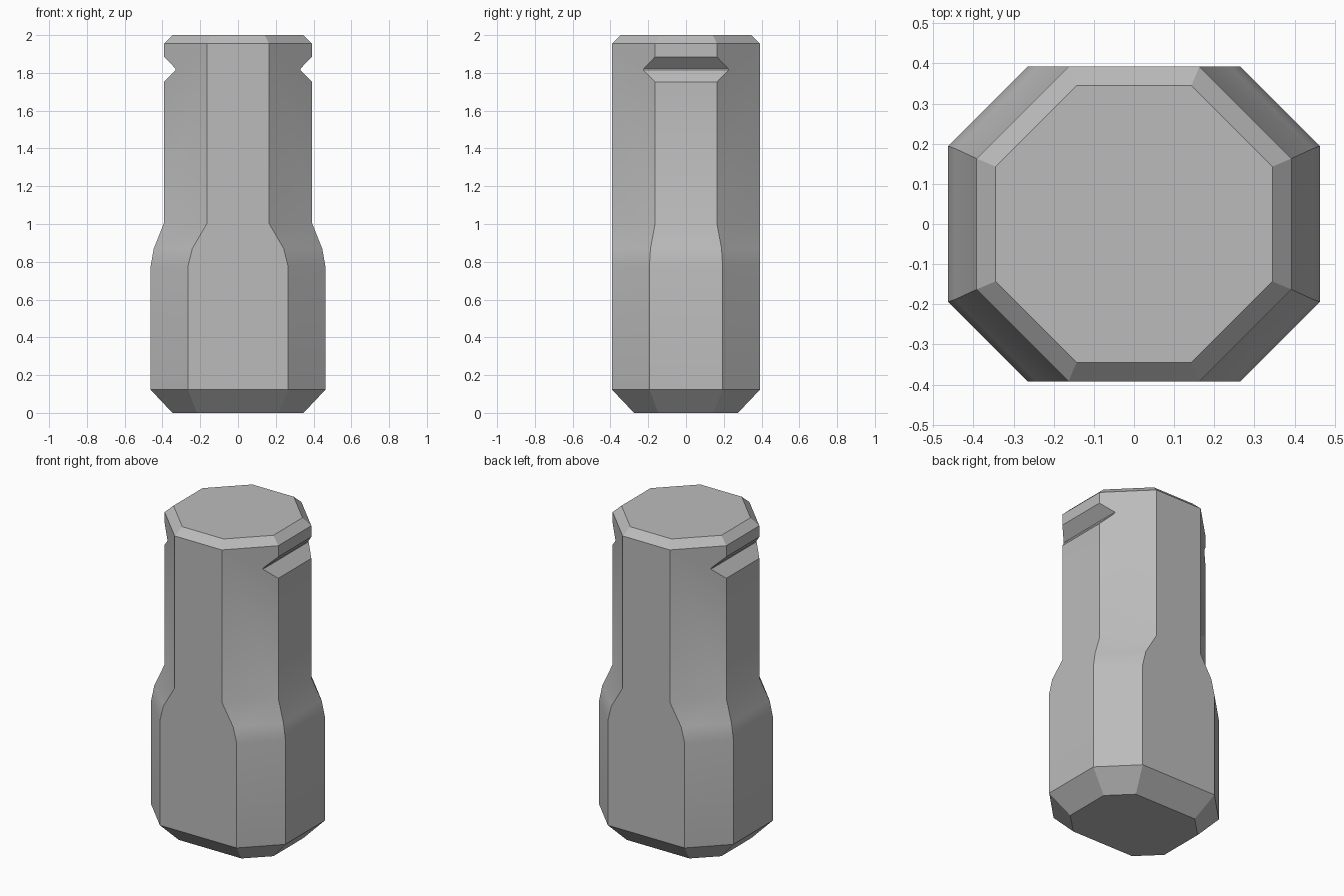
import bpy
import bmesh
from math import radians

old = bpy.data.objects.get("Cube")
if old:
    bpy.data.objects.remove(old, do_unlink=True)

# Single grey colour
grey = bpy.data.materials.new("plain grey")
grey.use_nodes = True
colour = (0.5, 0.5, 0.5, 1)
grey.diffuse_color = colour
grey.node_tree.nodes["Principled BSDF"].inputs["Base Color"].default_value = colour


def loft(name, rings):
    """Skin a stack of closed rings and cap both ends."""
    bm = bmesh.new()
    loops = [[bm.verts.new(p) for p in ring] for ring in rings]
    n = len(loops[0])
    for low, high in zip(loops, loops[1:]):
        for i in range(n):
            j = (i + 1) % n
            bm.faces.new((low[i], low[j], high[j], high[i]))
    bm.faces.new(loops[0][::-1])
    bm.faces.new(loops[-1])
    bmesh.ops.recalc_face_normals(bm, faces=bm.faces)
    mesh = bpy.data.meshes.new(name)
    bm.to_mesh(mesh)
    bm.free()
    mesh.materials.append(grey)
    obj = bpy.data.objects.new(name, mesh)
    bpy.context.collection.objects.link(obj)
    return obj


def octagon(z, hx, hy, ax, ay):
    """Eight-sided ring: half sizes hx, hy and half flat lengths ax, ay."""
    return [(hx, -ay, z), (hx, ay, z), (ax, hy, z), (-ax, hy, z),
            (-hx, ay, z), (-hx, -ay, z), (-ax, -hy, z), (ax, -hy, z)]


# Body: wide lower grip, sloped shoulder, regular octagonal neck, chamfered ends
body = loft("body", [octagon(*level) for level in (
    (0, 0.347, 0.275, 0.217, 0.147),
    (0.123, 0.463, 0.392, 0.265, 0.194),
    (0.775, 0.463, 0.392, 0.265, 0.194),
    (0.87, 0.446, 0.392, 0.242, 0.188),
    (1.005, 0.392, 0.392, 0.163, 0.163),
    (1.955, 0.392, 0.392, 0.163, 0.163),
    (2.0, 0.345, 0.345, 0.143, 0.143))])

# V-shaped grooves on the left and right sides near the top
for side, label in ((1, "left"), (-1, "right")):
    profile = [(0.33, 1.815), (0.33, 1.822), (0.46, 1.955), (0.46, 1.682)]
    cutter = loft(label + "_groove_cutter",
                  [[(side * x, y, z) for x, z in profile] for y in (-0.5, 0.5)])
    cut = body.modifiers.new(label + "_groove", "BOOLEAN")
    cut.operation = "DIFFERENCE"
    cut.solver = "EXACT"
    cut.object = cutter
    bpy.context.view_layer.objects.active = body
    bpy.ops.object.modifier_apply(modifier=cut.name)
    bpy.data.objects.remove(cutter, do_unlink=True)

# Soft shoulder, crisp corners
bpy.ops.object.select_all(action="DESELECT")
body.select_set(True)
bpy.context.view_layer.objects.active = body
bpy.ops.object.shade_smooth_by_angle(angle=radians(30))
